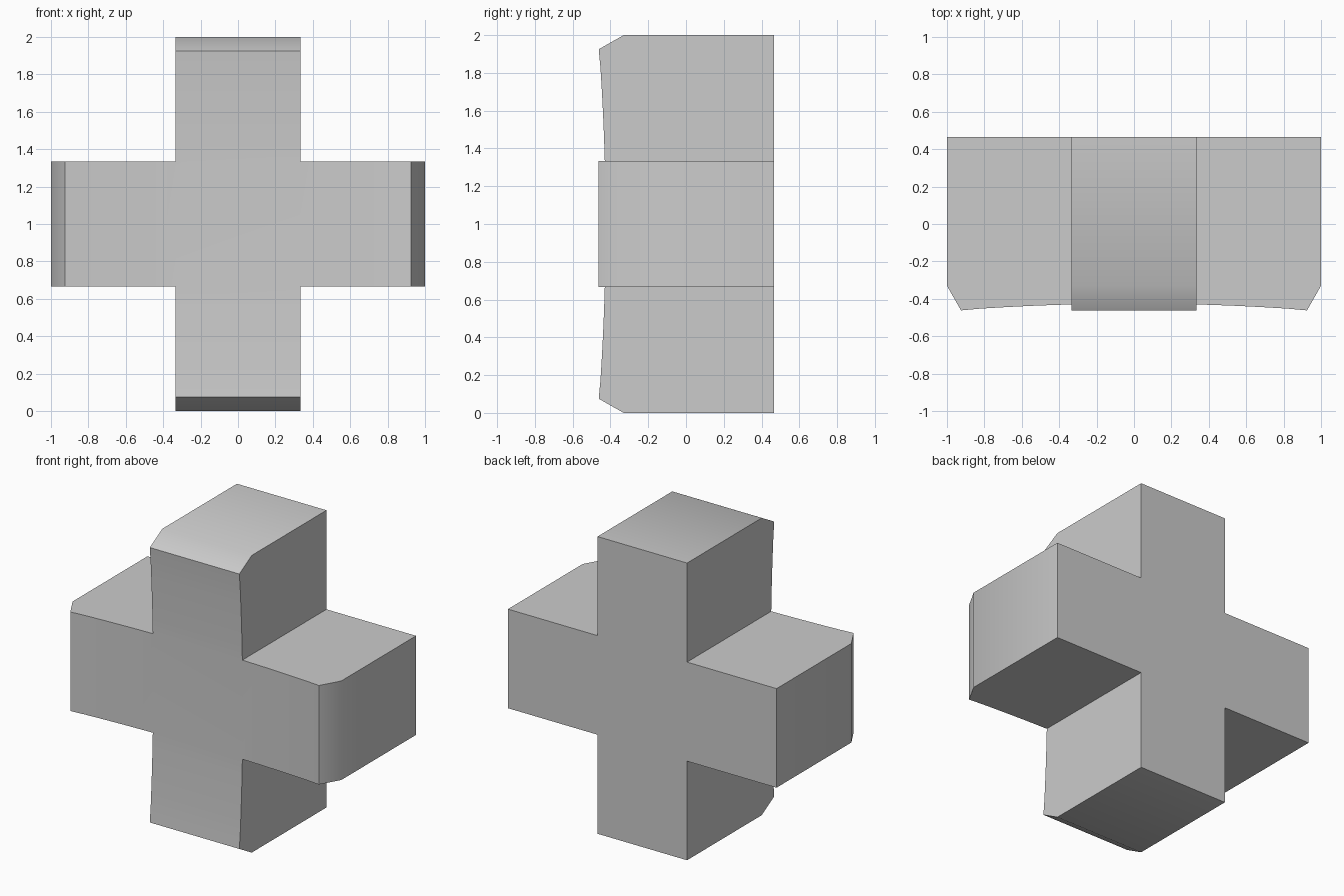
import bpy
import bmesh
from math import radians
from mathutils import Matrix, Vector

cube = bpy.data.objects.get("Cube")
if cube:
    bpy.data.objects.remove(cube, do_unlink=True)

HALF = 1 / 3       # half width of an arm
BACK = 0.465
LIP = 0.925        # where the dished front meets the chamfer
STEPS = 6


def dish(r):
    """Front surface depth, hollowed towards the middle."""
    return -0.43 - 0.04 * (r * r - HALF * HALF)


# Side profile of one arm, from the hub out along the front and round to the back
profile = []
for i in range(STEPS + 1):
    r = HALF + (LIP - HALF) * i / STEPS
    profile.append((r, dish(r)))
profile[-1] = (LIP, -0.462)
profile += [(1, -0.33), (1, BACK), (HALF, BACK)]

bm = bmesh.new()

# Four arms around the hub
for k in range(4):
    turn = Matrix.Rotation(radians(90 * k), 3, 'Y')
    sides = [[bm.verts.new(turn @ Vector((r, y, s * HALF))) for r, y in profile]
             for s in (-1, 1)]
    low, high = sides
    for i in range(len(profile) - 1):
        bm.faces.new((low[i], low[i + 1], high[i + 1], high[i]))
    bm.faces.new(low)
    bm.faces.new(high)

# Hub front and back
for y in (dish(HALF), BACK):
    bm.faces.new([bm.verts.new((x * HALF, y, z * HALF))
                  for x, z in ((-1, -1), (1, -1), (1, 1), (-1, 1))])

bmesh.ops.remove_doubles(bm, verts=bm.verts, dist=0.0005)
bmesh.ops.recalc_face_normals(bm, faces=bm.faces)
bmesh.ops.translate(bm, verts=bm.verts, vec=(0, 0, 1))

mesh = bpy.data.meshes.new("cross_pad")
bm.to_mesh(mesh)
bm.free()
pad = bpy.data.objects.new("cross_pad", mesh)
bpy.context.collection.objects.link(pad)

# Plain grey plastic
grey = bpy.data.materials.new("grey_plastic")
grey.use_nodes = True
colour = (0.6, 0.6, 0.6, 1)
grey.diffuse_color = colour
grey.node_tree.nodes["Principled BSDF"].inputs["Base Color"].default_value = colour
mesh.materials.append(grey)

# Smooth the chamfers into the arm ends, keep the lip sharp
bpy.ops.object.select_all(action='DESELECT')
pad.select_set(True)
bpy.context.view_layer.objects.active = pad
bpy.ops.object.shade_smooth_by_angle(angle=radians(40))
